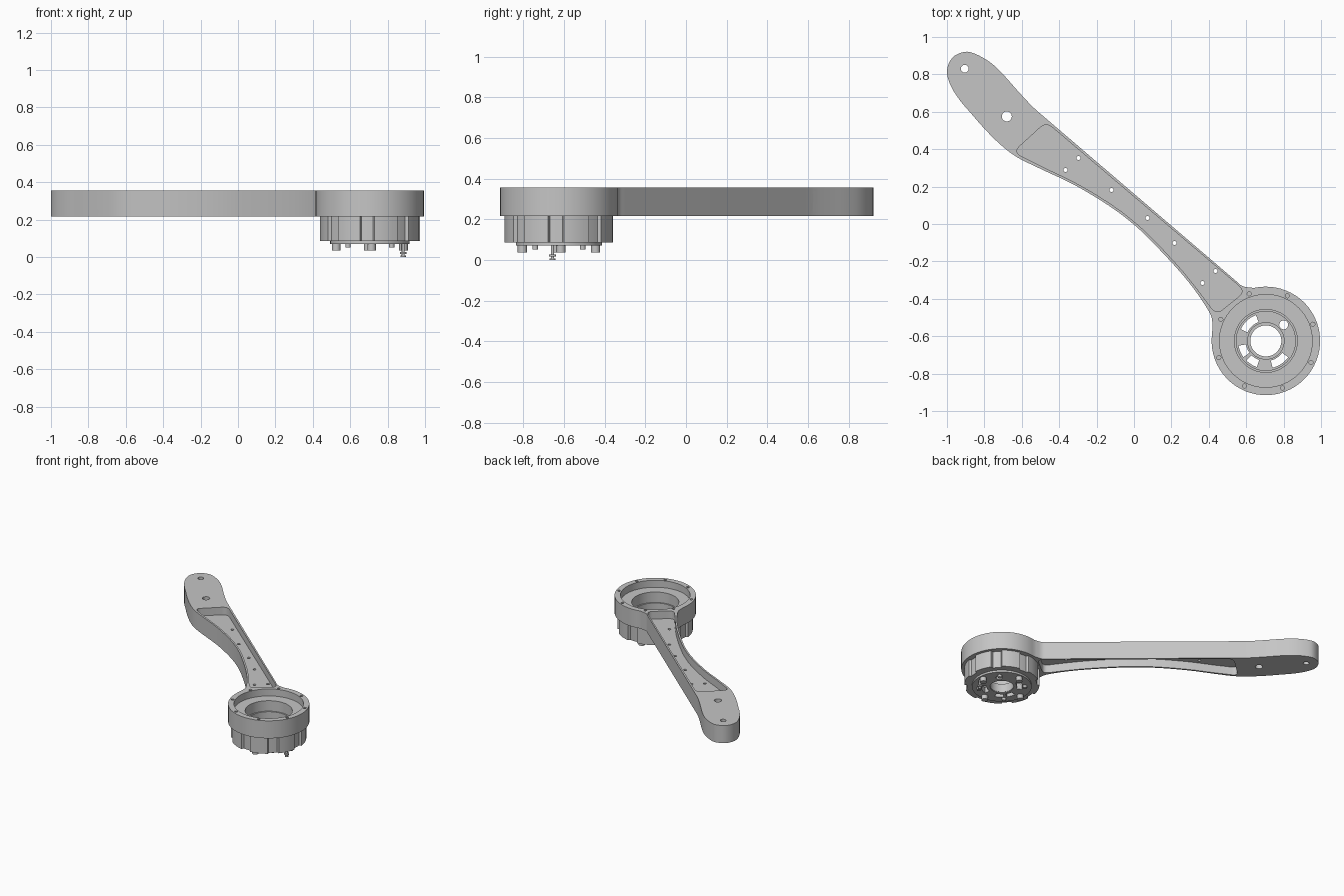
import bpy, bmesh
from math import sin, cos, radians
from mathutils import Vector, Matrix

if "Cube" in bpy.data.objects:
    bpy.data.objects.remove(bpy.data.objects["Cube"])

metal = bpy.data.materials.new("grey metal")
metal.use_nodes = True
GREY = (0.56, 0.56, 0.56, 1)
metal.diffuse_color = GREY
metal.node_tree.nodes["Principled BSDF"].inputs["Base Color"].default_value = GREY

HUB = Vector((0.705, -0.625))
BOTTOM, TOP = 0.217, 0.355


def polar(angle, radius, centre=HUB):
    a = radians(angle)
    return Vector((centre[0] + radius * cos(a), centre[1] + radius * sin(a)))


def circle(centre, radius, sides=48):
    return [polar(360 * i / sides, radius, centre) for i in range(sides)]


def arc_slot(mid, half, inner, outer):
    """Curved slot around the hub axis."""
    steps = [mid - half + half * i / 4 for i in range(9)]
    return [polar(a, outer) for a in steps] + [polar(a, inner) for a in reversed(steps)]


def spline(points, steps=4):
    """Smooth open curve through evenly spaced points."""
    p = [Vector(q) for q in points]
    p = [2 * p[0] - p[1]] + p + [2 * p[-1] - p[-2]]
    out = []
    for a, b, c, d in zip(p, p[1:], p[2:], p[3:]):
        for i in range(steps):
            t = i / steps
            out.append(0.5 * (2 * b + (c - a) * t + (2 * a - 5 * b + 4 * c - d) * t * t
                              + (3 * b - a - 3 * c + d) * t ** 3))
    return out + [p[-2]]


def rounded(points, radius, steps=5):
    """Closed polygon with softened corners."""
    p = [Vector(q) for q in points]
    out = []
    for i, b in enumerate(p):
        ends = []
        for n in (p[i - 1], p[(i + 1) % len(p)]):
            edge = n - b
            ends.append(b + edge.normalized() * min(radius, edge.length * 0.45))
        for k in range(steps + 1):
            t = k / steps
            out.append(ends[0] * (1 - t) ** 2 + b * 2 * t * (1 - t) + ends[1] * t * t)
    return out


def prism(name, points, low, high, matrix=None):
    bm = bmesh.new()
    face = bm.faces.new([bm.verts.new((q[0], q[1], low)) for q in points])
    new = bmesh.ops.extrude_face_region(bm, geom=[face], use_keep_orig=True)["geom"]
    bmesh.ops.translate(bm, vec=(0, 0, high - low),
                        verts=[v for v in new if isinstance(v, bmesh.types.BMVert)])
    if matrix:
        bm.transform(matrix)
    bmesh.ops.recalc_face_normals(bm, faces=bm.faces)
    mesh = bpy.data.meshes.new(name)
    bm.to_mesh(mesh)
    bm.free()
    mesh.materials.append(metal)
    obj = bpy.data.objects.new(name, mesh)
    bpy.context.collection.objects.link(obj)
    return obj


def activate(obj):
    bpy.ops.object.select_all(action="DESELECT")
    obj.select_set(True)
    bpy.context.view_layer.objects.active = obj


def cut(obj, points, low, high, matrix=None):
    cutter = prism("cutter", points, low, high, matrix)
    cutter.hide_render = True
    mod = obj.modifiers.new("cut", "BOOLEAN")
    mod.operation = "DIFFERENCE"
    mod.solver = "EXACT"
    mod.object = cutter
    activate(obj)
    bpy.ops.object.modifier_apply(modifier=mod.name)
    bpy.data.objects.remove(cutter)


# Arm link: curved lower edge, rounded tip, straight upper edge, fillet, round hub
lower = [(-0.98, 0.74), (-0.93, 0.66), (-0.87, 0.59), (-0.8, 0.51), (-0.72, 0.43),
         (-0.63, 0.36), (-0.5, 0.295), (-0.34, 0.22), (-0.2, 0.14), (-0.08, 0.06),
         (0.03, -0.03), (0.14, -0.14), (0.25, -0.26), (0.33, -0.36), (0.39, -0.45),
         (0.415, -0.5), (0.42, -0.55)]
tip = [(-1, 0.82), (-0.97, 0.89), (-0.907, 0.92), (-0.85, 0.91), (-0.77, 0.865),
       (-0.7, 0.8), (-0.62, 0.71), (-0.54, 0.625), (-0.46, 0.555)]
fillet = [(0.54, -0.3), (0.58, -0.332), (0.64, -0.342)]
rim = [polar(98 - 6 * i, 0.29) for i in range(48)]
arm = prism("arm_link", spline(lower[::-1] + tip) + spline(fillet) + rim, BOTTOM, TOP)

# Weight-saving pockets above and below a thin web
pocket = [(-0.47, 0.545), (-0.645, 0.385)]
pocket += [(x + 0.009, y + 0.011) for x, y in lower[6:14]]
pocket += [(0.44, -0.485), (0.595, -0.36)]
pocket = rounded(pocket, 0.045)
cut(arm, pocket, 0.295, 0.5)
cut(arm, pocket, 0.1, 0.28)

# Fork slot at the far end, with rounded inner corners
along = Vector((-0.67, 0.74, 0)).normalized()
up = Vector((0, 0, 1))
frame = Matrix((along, up, along.cross(up))).transposed().to_4x4()
frame.translation = (-0.64, 0.53, 0)
slot = rounded([(0, 0.238), (0.8, 0.238), (0.8, 0.336), (0, 0.336)], 0.025)
cut(arm, slot, -0.5, 0.5, frame)

# Pin holes, web holes and rim bolt holes
holes = [(-0.905, 0.83, 0.021), (-0.68, 0.575, 0.027)]
holes += [(x, y, 0.011) for x, y in
          [(-0.297, 0.353), (-0.366, 0.289), (-0.12, 0.182), (0.072, 0.032),
           (0.217, -0.102), (0.436, -0.251), (0.366, -0.316)]]
for x, y, r in holes:
    cut(arm, circle((x, y), r, 16), 0, 0.5)
bolt_angles = [19.5 + 45 * i for i in range(8)]
for a in bolt_angles:
    cut(arm, circle(polar(a, 0.267), 0.011, 12), 0.3, 0.5)

# Hub recess and bore
cut(arm, circle(HUB, 0.248, 64), 0.3, 0.5)
cut(arm, circle(HUB, 0.168, 64), 0.1, 0.5)

# Lower housing with a wide lobe under each bolt
lobes = []
for a in bolt_angles:
    lobes += [polar(a + d, 0.268) for d in (-14, -7, 0, 7, 14)]
    lobes += [polar(a + d, 0.25) for d in (15.5, 22.5, 29.5)]
housing = prism("motor_housing", lobes, 0.085, BOTTOM + 0.001)
cut(housing, circle(HUB, 0.158, 64), 0, 0.5)

# Base plate with central opening, vent slots and one round hole
plate = prism("base_plate", circle(HUB, 0.212, 64), 0.07, 0.115)
cut(plate, circle(HUB, 0.085), 0, 0.5)
for mid, half in ((133, 22), (203, 13), (238, 13), (304, 20)):
    cut(plate, arc_slot(mid, half, 0.108, 0.148), 0, 0.5)
cut(plate, circle(polar(42, 0.128), 0.024, 20), 0, 0.5)
collar = prism("bearing_collar", circle(HUB, 0.1), 0.075, 0.14)
cut(collar, circle(HUB, 0.083), 0, 0.5)

# Pegs and the small contact screw underneath
parts = [arm, housing, plate, collar]
for i in range(4):
    parts.append(prism("large_peg", circle(polar(90 * i + 3, 0.18), 0.023, 20), 0.036, 0.08))
    parts.append(prism("small_peg", circle(polar(90 * i + 45, 0.165), 0.014, 16), 0.05, 0.08))
screw_spot = polar(-10, 0.181)
for name, r, low, high in (("screw_neck", 0.008, 0.004, 0.08),
                           ("screw_flange", 0.018, 0.016, 0.026),
                           ("screw_tip", 0.014, 0, 0.008)):
    parts.append(prism(name, circle(screw_spot, r, 16), low, high))

for part in parts:
    activate(part)
    bpy.ops.object.shade_smooth_by_angle(angle=radians(30))
